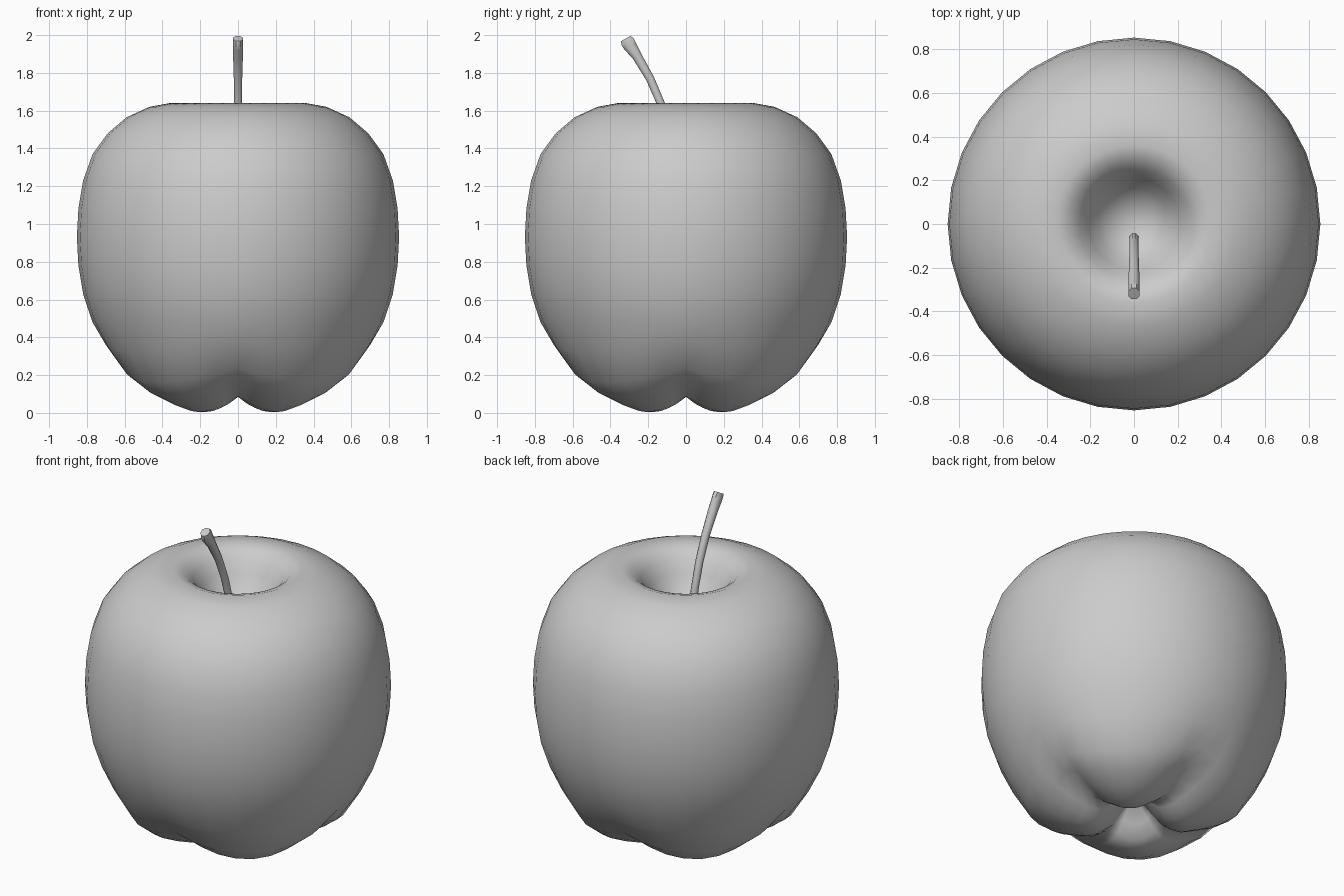
import bpy, bmesh, math
from mathutils import Vector

if "Cube" in bpy.data.objects:
    bpy.data.objects.remove(bpy.data.objects["Cube"])


def skin(bm, rings):
    """Join successive rings of verts with quads."""
    for a, b in zip(rings, rings[1:]):
        n = len(a)
        for i in range(n):
            bm.faces.new((a[i], a[(i + 1) % n], b[(i + 1) % n], b[i]))


def finish(bm, name, angle):
    bmesh.ops.recalc_face_normals(bm, faces=bm.faces[:])
    mesh = bpy.data.meshes.new(name)
    bm.to_mesh(mesh)
    bm.free()
    obj = bpy.data.objects.new(name, mesh)
    bpy.context.collection.objects.link(obj)
    bpy.ops.object.select_all(action='DESELECT')
    obj.select_set(True)
    bpy.context.view_layer.objects.active = obj
    bpy.ops.object.shade_smooth_by_angle(angle=math.radians(angle))
    return obj


# Apple body: lathe profile (radius, height, lobe depth), bottom basin to stem cavity
profile = [
    (0.06, 0.17, 0.015), (0.12, 0.135, 0.05), (0.18, 0.10, 0.08), (0.24, 0.085, 0.08),
    (0.30, 0.088, 0.083), (0.40, 0.135, 0.10), (0.50, 0.18, 0.10), (0.60, 0.24, 0.08),
    (0.70, 0.36, 0.03), (0.77, 0.48, 0), (0.82, 0.63, 0), (0.845, 0.78, 0),
    (0.853, 0.93, 0), (0.845, 1.08, 0), (0.82, 1.23, 0), (0.77, 1.37, 0),
    (0.69, 1.48, 0), (0.59, 1.565, 0), (0.47, 1.62, 0), (0.36, 1.64, 0),
    (0.30, 1.62, 0), (0.25, 1.575, 0), (0.21, 1.51, 0), (0.165, 1.44, 0),
    (0.11, 1.39, 0), (0.05, 1.365, 0),
]
SIDES = 32
bm = bmesh.new()
rings = []
for r, z, depth in profile:
    ring = []
    for i in range(SIDES):
        t = 2 * math.pi * i / SIDES
        lobe = abs(math.sin(2 * t)) ** 0.85      # four lobes on the diagonals
        ring.append(bm.verts.new((r * math.cos(t), r * math.sin(t), z - depth * lobe)))
    rings.append(ring)
skin(bm, rings)
for ring, z in ((rings[0], 0.185), (rings[-1], 1.36)):
    tip = bm.verts.new((0, 0, z))
    for i in range(SIDES):
        bm.faces.new((ring[i], ring[(i + 1) % SIDES], tip))
finish(bm, "apple_body", 180)

# Stem: octagonal tube along a bent path (y, z, radius), flared at the tip
path = [(-0.06, 1.34, 0.022), (-0.085, 1.48, 0.022), (-0.13, 1.63, 0.023),
        (-0.19, 1.77, 0.024), (-0.26, 1.89, 0.028), (-0.295, 1.94, 0.038),
        (-0.31, 1.966, 0.04), (-0.319, 1.982, 0.031)]
bm = bmesh.new()
rings = []
for k, (y, z, r) in enumerate(path):
    a, b = path[max(k - 1, 0)], path[min(k + 1, len(path) - 1)]
    d = Vector((0, b[0] - a[0], b[1] - a[1])).normalized()
    side = Vector((1, 0, 0))
    up = d.cross(side)
    flat = min(r, 0.028)                          # tip flares in depth only
    rings.append([bm.verts.new(Vector((0, y, z))
                  + side * flat * math.cos(math.tau * (i + 0.5) / 8)
                  + up * r * math.sin(math.tau * (i + 0.5) / 8)) for i in range(8)])
skin(bm, rings)
bm.faces.new(rings[0])
bm.faces.new(rings[-1])
finish(bm, "stem", 50)
